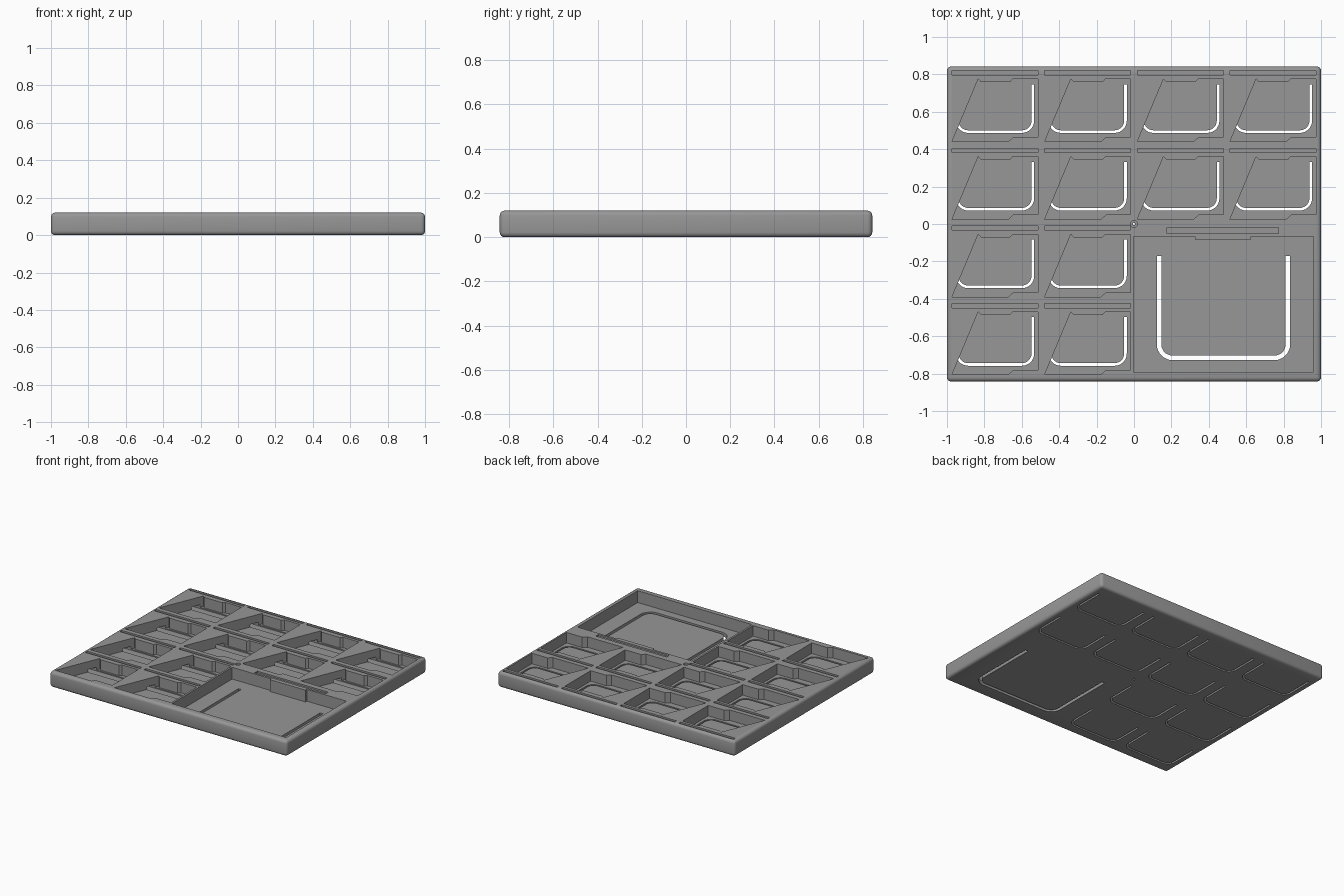
import bpy, bmesh, math

if "Cube" in bpy.data.objects:
    bpy.data.objects.remove(bpy.data.objects["Cube"])

H = 0.12            # tray height
FLOOR_SMALL = 0.04
FLOOR_LARGE = 0.03


def prism(bm, pts, z0, z1):
    """Extrude a counter-clockwise outline between two heights."""
    low = [bm.verts.new((x, y, z0)) for x, y in pts]
    top = [bm.verts.new((x, y, z1)) for x, y in pts]
    n = len(pts)
    bm.faces.new(low[::-1])
    bm.faces.new(top)
    for i in range(n):
        j = (i + 1) % n
        bm.faces.new((low[i], low[j], top[j], top[i]))


def rect(x0, y0, x1, y1):
    return [(x0, y0), (x1, y0), (x1, y1), (x0, y1)]


def circle(r, n=20):
    return [(r * math.cos(2 * math.pi * i / n), r * math.sin(2 * math.pi * i / n))
            for i in range(n)]


def u_path(x0, x1, y0, y1, r, n=7):
    """Open U from the upper left, round the bottom, to the upper right."""
    pts = [(x0, y1)]
    for cx, start in ((x0 + r, math.pi), (x1 - r, 1.5 * math.pi)):
        for i in range(n + 1):
            a = start + 0.5 * math.pi * i / n
            pts.append((cx + r * math.cos(a), y0 + r + r * math.sin(a)))
    return pts + [(x1, y1)]


def u_slot(x0, x1, y0, y1, r, w):
    outer = u_path(x0, x1, y0, y1, r)
    inner = u_path(x0 + w, x1 - w, y0 + w, y1, r - w)
    return outer + inner[::-1]


def finish(bm, name):
    bmesh.ops.recalc_face_normals(bm, faces=bm.faces)
    me = bpy.data.meshes.new(name)
    bm.to_mesh(me)
    bm.free()
    ob = bpy.data.objects.new(name, me)
    bpy.context.collection.objects.link(ob)
    return ob


# Tray body with rounded edges
bm = bmesh.new()
prism(bm, rect(-1, -0.842, 1, 0.842), 0, H)
bmesh.ops.bevel(bm, geom=bm.edges[:], offset=0.022, segments=4,
                profile=0.5, affect='EDGES')
tray = finish(bm, "tray")
grey = bpy.data.materials.new("grey plastic")
grey.diffuse_color = (0.31, 0.31, 0.31, 1)
grey.use_nodes = True
grey.node_tree.nodes["Principled BSDF"].inputs["Base Color"].default_value = grey.diffuse_color
tray.data.materials.append(grey)

pockets, hinges, slots = bmesh.new(), bmesh.new(), bmesh.new()

# Small card pockets: four columns, the right two only in the upper rows
for col in range(4):
    for row in range(4):
        if col > 1 and row > 1:
            continue
        x, y = -0.973 + 0.4953 * col, 0.775 - 0.415 * row
        # pocket with clipped corner at the front and a retaining tab at the back
        prism(pockets, [(x, y - 0.335), (x + 0.3, y - 0.335), (x + 0.328, y - 0.31),
                        (x + 0.46, y - 0.31), (x + 0.46, y), (x + 0.325, y),
                        (x + 0.31, y - 0.016), (x + 0.155, y - 0.016),
                        (x + 0.14, y)], FLOOR_SMALL, 0.2)
        # label groove
        prism(pockets, rect(x, y + 0.022, x + 0.46, y + 0.045), H - 0.012, 0.2)
        # thinner hinge strip of the spring flap
        prism(hinges, rect(x + 0.03, y - 0.091, x + 0.43, y - 0.028),
              FLOOR_SMALL - 0.008, 0.06)
        # slot around the flap
        prism(slots, u_slot(x + 0.021, x + 0.439, y - 0.288, y - 0.028, 0.065, 0.014),
              -0.1, 0.06)

# Large pocket with its tab, groove and flap slot
prism(pockets, [(-0.003, -0.79), (0.96, -0.79), (0.96, -0.066), (0.626, -0.066),
                (0.626, -0.082), (0.326, -0.082), (0.326, -0.066), (-0.003, -0.066)],
      FLOOR_LARGE, 0.2)
prism(pockets, rect(0.176, -0.05, 0.773, -0.018), H - 0.012, 0.2)
prism(slots, u_slot(0.122, 0.835, -0.728, -0.17, 0.085, 0.024), -0.1, 0.06)

# Centre screw hole, stepped
prism(pockets, circle(0.018), 0.03, 0.2)
prism(slots, circle(0.007, 12), -0.1, 0.06)

# Cut everything out of the tray
bpy.context.view_layer.objects.active = tray
tray.select_set(True)
for mesh, name in ((pockets, "pocket_cutter"), (hinges, "hinge_cutter"),
                   (slots, "slot_cutter")):
    cutter = finish(mesh, name)
    cutter.hide_render = True
    mod = tray.modifiers.new(name, 'BOOLEAN')
    mod.operation = 'DIFFERENCE'
    mod.solver = 'EXACT'
    mod.object = cutter
    bpy.ops.object.modifier_apply(modifier=mod.name)
    bpy.data.objects.remove(cutter)

bpy.ops.object.shade_smooth_by_angle(angle=math.radians(30))
